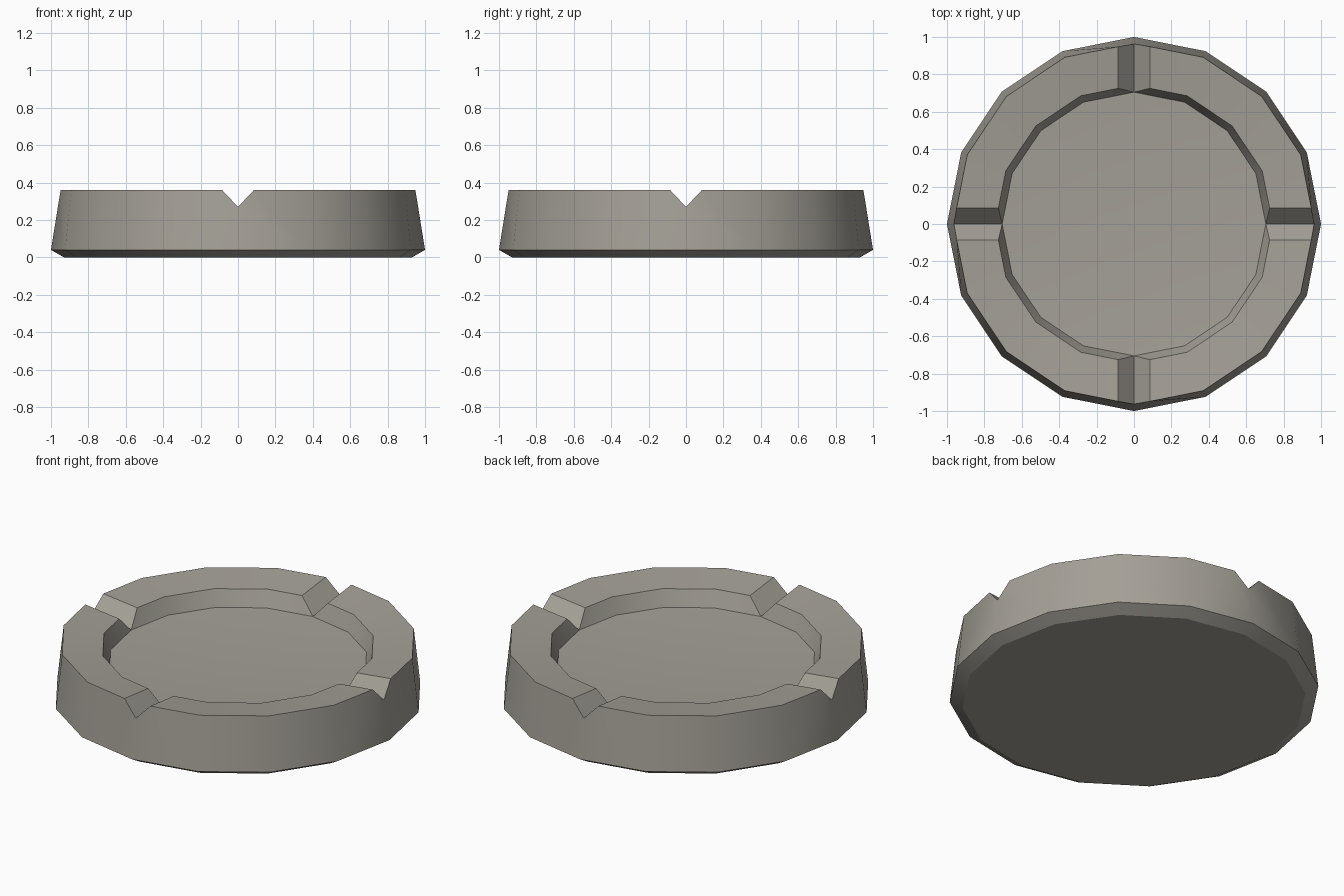
import bpy, bmesh, math
from mathutils import Vector, Matrix

if "Cube" in bpy.data.objects:
    bpy.data.objects.remove(bpy.data.objects["Cube"])

STEP = math.tau / 16
R_BASE, R_LOW, R_TOP, R_IN, R_FLOOR = 0.93, 1.0, 0.965, 0.742, 0.705
Z_LOW, Z_FLOOR, Z_IN, Z_TOP = 0.04, 0.24, 0.335, 0.36
Z_CENTRE = 0.2  # the dish is slightly hollow
NOTCH = 0.085   # half width of each groove


def ring_point(r, z, i):
    return Vector((r * math.cos(i * STEP), r * math.sin(i * STEP), z))


def on_edge(r, z):
    # point on the first rim edge where the groove meets the top
    a, b = ring_point(r, z, 0), ring_point(r, z, 1)
    return a.lerp(b, NOTCH / b.y)


# profile columns at 0, 22.5 and 45 degrees
base, low, top, inner, floor = (
    [ring_point(r, z, i) for i in range(3)]
    for r, z in ((R_BASE, 0), (R_LOW, Z_LOW), (R_TOP, Z_TOP),
                 (R_IN, Z_IN), (R_FLOOR, Z_FLOOR)))
apex = Vector((0.963, 0, 0.27))
b, c = on_edge(R_TOP, Z_TOP), on_edge(R_IN, Z_IN)
centre = Vector((0, 0, Z_CENTRE))

# one eighth of the tray: half a groove and two wall segments
faces = [
    (base[0], base[1], low[1], low[0]),
    (low[0], low[1], top[1], b, apex),
    (b, top[1], inner[1], c),
    (c, inner[1], floor[1], floor[0]),
    (apex, b, c, floor[0]),
    (base[1], base[2], low[2], low[1]),
    (low[1], low[2], top[2], top[1]),
    (top[1], top[2], inner[2], inner[1]),
    (inner[1], inner[2], floor[2], floor[1]),
    (floor[0], floor[1], centre),
    (floor[1], floor[2], centre),
]

bm = bmesh.new()
for quarter in range(4):
    for side in (1, -1):
        m = Matrix.Rotation(quarter * math.pi / 2, 4, 'Z') @ Matrix.Diagonal((1, side, 1, 1))
        for f in faces:
            pts = [m @ p for p in f]
            bm.faces.new([bm.verts.new(p) for p in pts[::side]])

# underside
bm.faces.new([bm.verts.new(ring_point(R_BASE, 0, -i)) for i in range(16)])
bmesh.ops.remove_doubles(bm, verts=bm.verts, dist=0.0005)
bmesh.ops.recalc_face_normals(bm, faces=bm.faces)

mesh = bpy.data.meshes.new("ashtray")
bm.to_mesh(mesh)
bm.free()
tray = bpy.data.objects.new("ashtray", mesh)
bpy.context.collection.objects.link(tray)

mat = bpy.data.materials.new("warm grey")
mat.diffuse_color = (0.37, 0.35, 0.31, 1)
mat.use_nodes = True
mat.node_tree.nodes["Principled BSDF"].inputs["Base Color"].default_value = mat.diffuse_color
mesh.materials.append(mat)

bpy.context.view_layer.objects.active = tray
tray.select_set(True)
bpy.ops.object.shade_smooth_by_angle(angle=math.radians(30))
